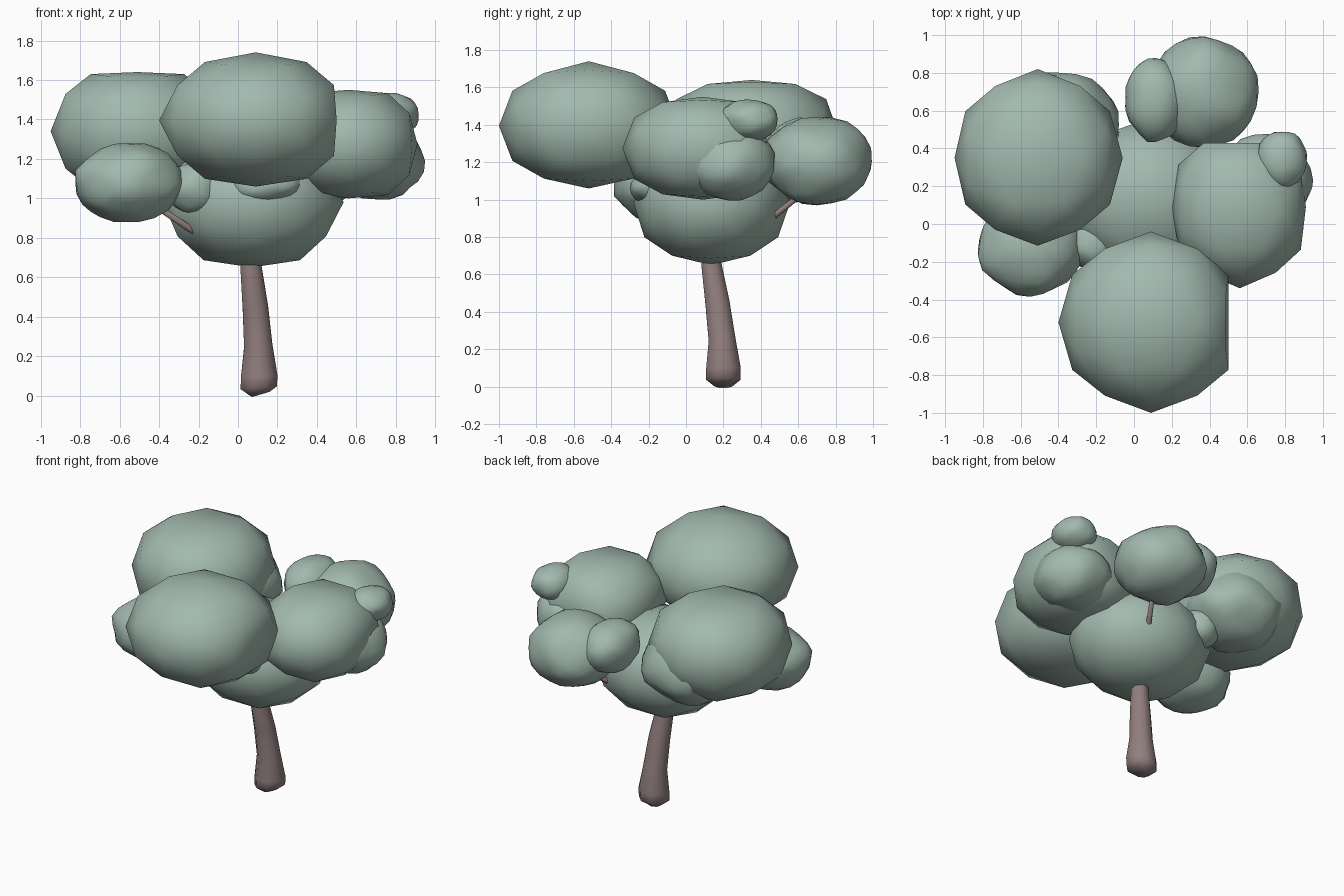
import bpy, bmesh, math
from mathutils import Vector, noise

if "Cube" in bpy.data.objects:
    bpy.data.objects.remove(bpy.data.objects["Cube"])


def material(name, rgb):
    m = bpy.data.materials.new(name)
    m.diffuse_color = (*rgb, 1)
    m.use_nodes = True
    m.node_tree.nodes["Principled BSDF"].inputs["Base Color"].default_value = m.diffuse_color
    return m


LEAF = material("soft green leaves", (0.36, 0.485, 0.425))
BARK = material("dusty brown bark", (0.288, 0.21, 0.21))
PHI = (1 + 5 ** 0.5) / 2


def finish(name, bm, mat):
    bmesh.ops.recalc_face_normals(bm, faces=bm.faces[:])
    for f in bm.faces:
        f.smooth = True
    me = bpy.data.meshes.new(name)
    bm.to_mesh(me)
    bm.free()
    me.materials.append(mat)
    ob = bpy.data.objects.new(name, me)
    bpy.context.collection.objects.link(ob)
    return ob


def clump(name, centre, radii, cuts=1, lump=0.0, box=1.0,
          low=(-9, -9, -9), high=(9, 9, 9)):
    """Leaf clump: axis-aligned icosphere stretched to its radii, lightly
    lumped, squared off in height, with sides flattened at the limits."""
    bm = bmesh.new()
    for a in (-1, 1):
        for b in (-PHI, PHI):
            for co in ((b, a, 0), (0, b, a), (a, 0, b)):
                bm.verts.new(co)
    bmesh.ops.convex_hull(bm, input=bm.verts[:])
    for _ in range(cuts):
        bmesh.ops.subdivide_edges(bm, edges=bm.edges[:], cuts=1, use_grid_fill=True)
        for v in bm.verts:
            v.co.normalize()
    seed = Vector(centre) * 7
    for v in bm.verts:
        c = v.co * (1 + lump * noise.noise(v.co * 1.8 + seed))
        c.z = math.copysign(abs(c.z) ** box, c.z) if abs(c.z) > 1e-4 else 0
        v.co = [min(max(centre[i] + radii[i] * c[i], low[i]), high[i]) for i in range(3)]
    return finish(name, bm, LEAF)


def limb(name, rings, sides=8):
    """Tapered tube through (x, y, z, radius) rings, capped at both ends."""
    bm = bmesh.new()
    pts = [Vector(r[:3]) for r in rings]
    loops = []
    for i, r in enumerate(rings):
        d = (pts[min(i + 1, len(pts) - 1)] - pts[max(i - 1, 0)]).normalized()
        u = d.cross(Vector((0, 1, 0))).normalized()
        w = d.cross(u)
        loops.append([bm.verts.new(pts[i] + r[3] * (math.cos(a) * u + math.sin(a) * w))
                      for a in (math.tau * (k + 0.5) / sides for k in range(sides))])
    for a, b in zip(loops, loops[1:]):
        for k in range(sides):
            j = (k + 1) % sides
            bm.faces.new((a[k], a[j], b[j], b[k]))
    bm.faces.new(loops[0])
    bm.faces.new(loops[-1])
    return finish(name, bm, BARK)


# Trunk with a rounded foot, and the two visible branches
limb("trunk", [(0.115, 0.20, 0.006, 0.05), (0.105, 0.20, 0.04, 0.10),
               (0.108, 0.20, 0.10, 0.10), (0.103, 0.193, 0.25, 0.078),
               (0.088, 0.168, 0.45, 0.070), (0.065, 0.135, 0.66, 0.058),
               (0.07, 0.13, 0.90, 0.04)])
limb("left_branch", [(0.0, 0.08, 0.72, 0.03), (-0.25, -0.09, 0.85, 0.02),
                     (-0.52, -0.14, 1.03, 0.014)], 6)
limb("back_branch", [(0.09, 0.15, 0.72, 0.03), (0.25, 0.43, 0.88, 0.02),
                     (0.40, 0.68, 1.08, 0.014)], 6)

# Large coarse leaf clumps
clump("centre_leaves", (0.07, 0.135, 0.98), (0.465, 0.42, 0.345),
      low=(-0.38, -0.28, 0.65))
clump("front_leaves", (0.09, -0.52, 1.395), (0.49, 0.48, 0.345), box=0.95,
      low=(-0.4, -1.0, 1.06), high=(0.50, 0, 2))
clump("back_left_leaves", (-0.51, 0.35, 1.34), (0.45, 0.47, 0.33), box=0.8,
      low=(-0.95, -0.115, 1.02), high=(-0.06, 0.82, 1.64))
clump("right_leaves", (0.56, 0.09, 1.275), (0.38, 0.43, 0.30), box=0.93,
      low=(0.20, -0.34, 1.0), high=(0.91, 0.43, 1.55))

# Smaller, finer clumps resting against the large ones
small = [
    ("back", (0.37, 0.70, 1.205), (0.29, 0.295, 0.235)),
    ("left", (-0.55, -0.125, 1.08), (0.275, 0.26, 0.20)),
    ("right_top", (0.78, 0.34, 1.425), (0.135, 0.155, 0.11)),
    ("right_side", (0.70, 0.23, 1.19), (0.25, 0.25, 0.195)),
    ("back_side", (0.115, 0.66, 1.275), (0.165, 0.225, 0.165)),
    ("back_left_side", (-0.39, 0.52, 1.23), (0.31, 0.285, 0.25)),
    ("left_inner", (-0.22, -0.10, 1.05), (0.14, 0.14, 0.13)),
    ("rear_inner", (-0.19, 0.42, 1.07), (0.13, 0.13, 0.13)),
    ("under_front", (0.13, -0.12, 1.06), (0.20, 0.18, 0.10)),
]
for n, c, r in small:
    clump(n + "_leaves", c, r, cuts=2, lump=0.10, box=0.95,
          low=[c[i] - r[i] for i in range(3)], high=[c[i] + r[i] for i in range(3)])
